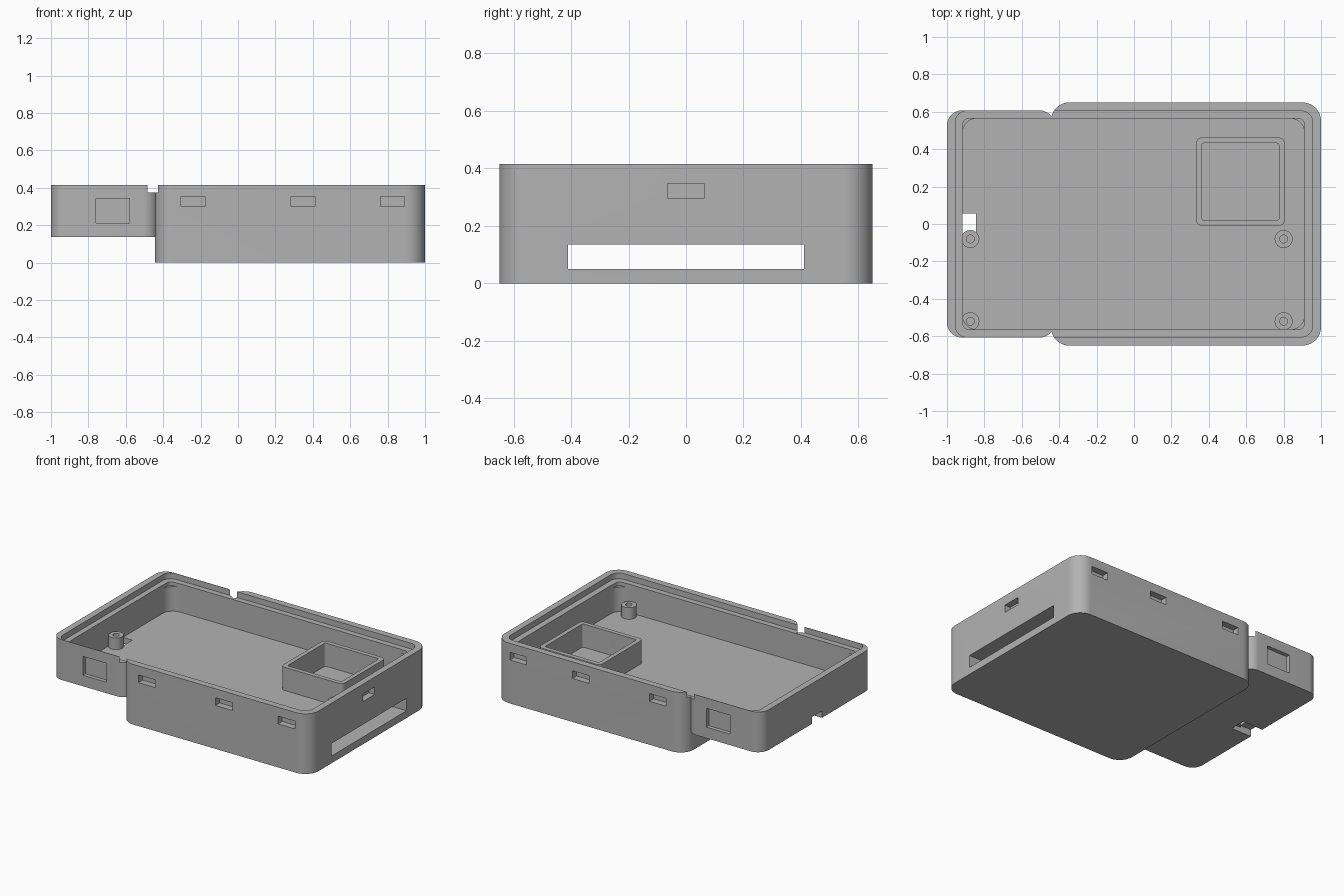
import bpy, bmesh, math

cube = bpy.data.objects.get("Cube")
if cube:
    bpy.data.objects.remove(cube, do_unlink=True)

# One plain grey plastic
grey = bpy.data.materials.new("grey_plastic")
grey.use_nodes = True
grey.diffuse_color = (0.45, 0.45, 0.45, 1)
grey.node_tree.nodes["Principled BSDF"].inputs["Base Color"].default_value = (0.45, 0.45, 0.45, 1)


def rounded_outline(x0, x1, y0, y1, r, steps=12):
    """Counter-clockwise rectangle outline, rounded when r > 0."""
    if r == 0:
        return [(x0, y0), (x1, y0), (x1, y1), (x0, y1)]
    centres = [(x1 - r, y1 - r), (x0 + r, y1 - r), (x0 + r, y0 + r), (x1 - r, y0 + r)]
    pts = []
    for quarter, (cx, cy) in enumerate(centres):
        for i in range(steps + 1):
            a = math.pi / 2 * (quarter + i / steps)
            pts.append((cx + r * math.cos(a), cy + r * math.sin(a)))
    return pts


def prism(name, outline, z0, z1):
    bm = bmesh.new()
    face = bm.faces.new([bm.verts.new((x, y, z0)) for x, y in outline])
    up = bmesh.ops.extrude_face_region(bm, geom=[face])["geom"]
    bmesh.ops.translate(bm, vec=(0, 0, z1 - z0),
                        verts=[v for v in up if isinstance(v, bmesh.types.BMVert)])
    bmesh.ops.recalc_face_normals(bm, faces=bm.faces)
    mesh = bpy.data.meshes.new(name)
    bm.to_mesh(mesh)
    bm.free()
    mesh.materials.append(grey)
    obj = bpy.data.objects.new(name, mesh)
    bpy.context.collection.objects.link(obj)
    return obj


def box(name, x0, x1, y0, y1, z0, z1, r=0):
    return prism(name, rounded_outline(x0, x1, y0, y1, r), z0, z1)


def circle(x, y, r, n=32):
    return [(x + r * math.cos(2 * math.pi * i / n), y + r * math.sin(2 * math.pi * i / n))
            for i in range(n)]


def combine(obj, tool, operation="DIFFERENCE"):
    """Apply a boolean and throw the tool away."""
    tool.hide_render = True
    mod = obj.modifiers.new(tool.name, "BOOLEAN")
    mod.operation, mod.solver, mod.object = operation, "EXACT", tool
    bpy.context.view_layer.objects.active = obj
    bpy.ops.object.modifier_apply(modifier=mod.name)
    bpy.data.objects.remove(tool, do_unlink=True)


def smooth(obj):
    bpy.ops.object.select_all(action="DESELECT")
    obj.select_set(True)
    bpy.context.view_layer.objects.active = obj
    bpy.ops.object.shade_smooth_by_angle(angle=math.radians(30))


TOP, FLOOR, STEP = 0.415, 0.18, 0.137

# Deep main body joined to the shallow end section
case = box("case", -0.445, 1, -0.65, 0.65, 0, TOP, 0.1)
combine(case, box("end_section", -1, -0.425, -0.607, 0.607, STEP, TOP, 0.08), "UNION")

# Open tray, small corner ledges and the lid seat in the rim
combine(case, box("tray", -0.917, 0.912, -0.565, 0.565, FLOOR, 0.5, 0.08))
combine(case, box("corner_ledges", -0.915, 0.91, -0.563, 0.563, 0.35, 0.5, 0.03))
combine(case, box("lid_seat", -0.955, 0.955, -0.604, 0.604, 0.375, 0.5, 0.06))

# Long slot running under the tray, and the cable exit at the end
combine(case, box("lower_slot", -0.6, 1.1, -0.41, 0.41, 0.05, STEP - 0.001))
combine(case, box("cable_exit", -1.1, -0.845, -0.055, 0.055, 0.1, 0.185))

# Blind pockets in the long walls and the end wall
for side in (-1, 1):
    for x in (-0.24, 0.348, 0.825):
        y0, y1 = sorted((side * 0.605, side * 0.7))
        combine(case, box("port_pocket", x - 0.064, x + 0.064, y0, y1, 0.3, 0.353))
    y0, y1 = sorted((side * 0.58, side * 0.7))
    combine(case, box("switch_pocket", -0.76, -0.58, y0, y1, 0.213, 0.343))
combine(case, box("end_pocket", 0.955, 1.1, -0.065, 0.063, 0.295, 0.347))
smooth(case)

# Square walled frame on the tray floor
frame = box("square_frame", 0.333, 0.805, -0.01, 0.462, FLOOR - 0.01, 0.34, 0.03)
combine(frame, box("frame_opening", 0.363, 0.775, 0.02, 0.432, 0.1, 0.5, 0.012))
smooth(frame)

# Four screw posts
for i, (x, y) in enumerate([(-0.875, -0.08), (-0.875, -0.52), (0.8, -0.08), (0.8, -0.52)]):
    post = prism("screw_post_%d" % (i + 1), circle(x, y, 0.048), FLOOR - 0.01, 0.26)
    combine(post, prism("screw_hole", circle(x, y, 0.021), FLOOR, 0.4))
    smooth(post)
